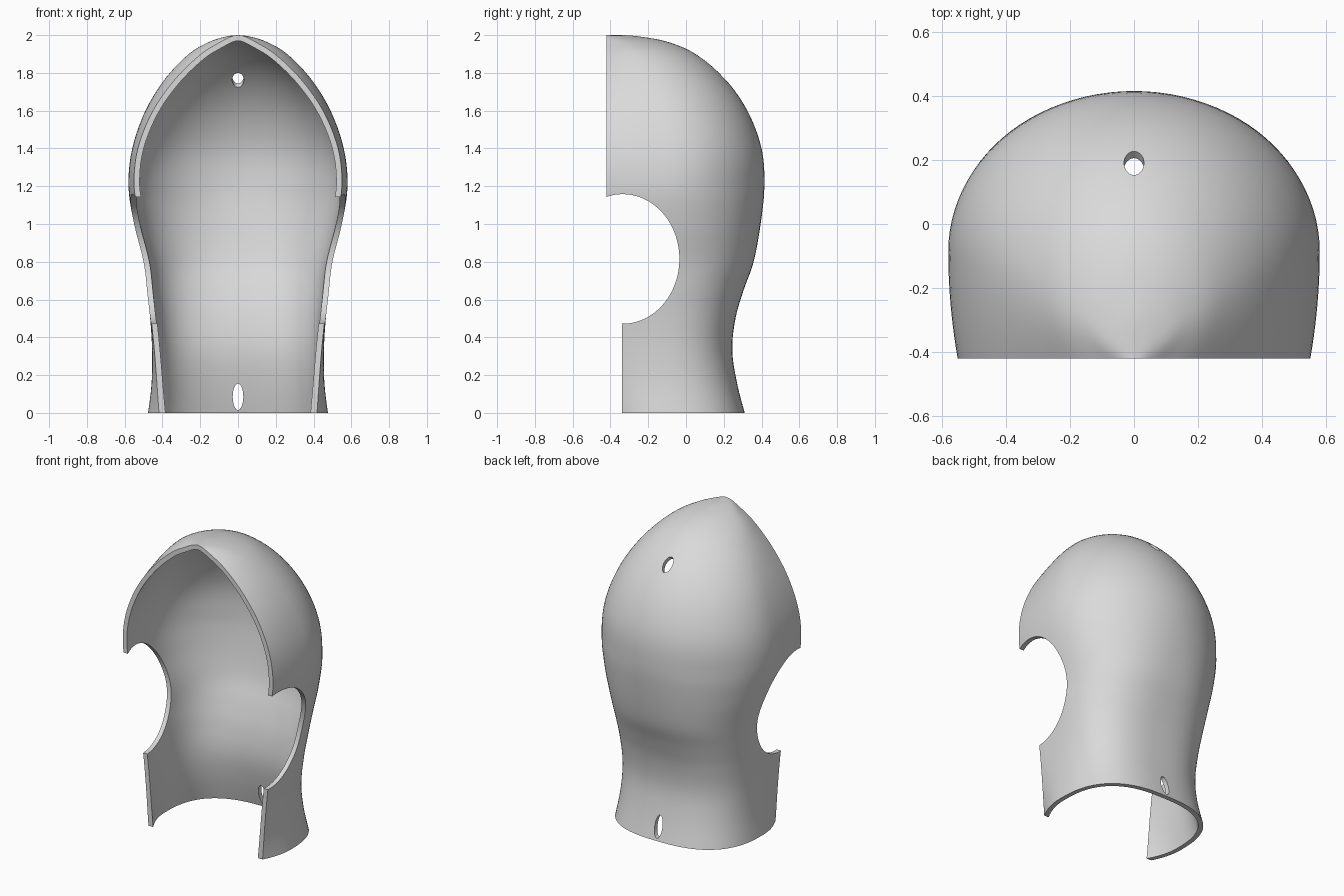
import bpy, bmesh
from math import sin, cos, pi, radians

old = bpy.data.objects.get("Cube")
if old:
    bpy.data.objects.remove(old, do_unlink=True)

FRONT = -0.42      # plane of the face opening
OVERHANG = 0.03    # extra surface, trimmed away afterwards
THICKNESS = 0.03

# Key cross-sections: height, back depth, widest half width, half width at the opening
SECTIONS = [
    (-0.05, 0.325, 0.483, 0.355),
    (0.15, 0.272, 0.458, 0.40),
    (0.33, 0.245, 0.455, 0.43),
    (0.5, 0.262, 0.465, 0.455),
    (0.65, 0.305, 0.483, 0.47),
    (0.8, 0.358, 0.503, 0.487),
    (1.0, 0.395, 0.55, 0.515),
    (1.2, 0.415, 0.58, 0.55),
    (1.4, 0.40, 0.56, 0.53),
    (1.6, 0.325, 0.49, 0.45),
    (1.77, 0.205, 0.385, 0.33),
    (1.9, 0.05, 0.26, 0.195),
    (1.965, -0.1, 0.15, 0.09),
    (1.993, -0.25, 0.06, 0.035),
    (2.0, -0.33, 0.0, 0.0),
]


def smooth_rows(keys, steps):
    """Catmull-Rom interpolation between the key sections."""
    padded = [keys[0]] + keys + [keys[-1]]
    rows = []
    for k in range(len(keys) - 1):
        group = padded[k:k + 4]
        for s in range(steps):
            t = s / steps
            rows.append([
                0.5 * (2 * b + (c - a) * t + (2 * a - 5 * b + 4 * c - d) * t * t
                       + (3 * b - a - 3 * c + d) * t ** 3)
                for a, b, c, d in zip(*group)])
    rows.append(list(keys[-1]))
    return rows


def section_points(z, back, wide, opening, arc=24, side=10):
    """Horizontal section from the left opening edge round the back to the right one."""
    centre = FRONT + 0.4 * (back - FRONT)
    boxy = 2 + 0.6 * min(1, max(0, (1.2 - z) / 0.7))
    half = [(opening, FRONT - OVERHANG)]
    for i in range(side):
        q = 1 - i / side
        half.append((wide + (opening - wide) * q * q, centre + (FRONT - centre) * q))
    for i in range(arc):
        a = pi / 2 * (1 - i / arc)
        half.append((wide * sin(a) ** (2 / boxy),
                     centre + (back - centre) * max(0, cos(a)) ** (2 / boxy)))
    mirrored = [(-x, y) for x, y in reversed(half)]
    return [(x, y, z) for x, y in half + [(0, back)] + mirrored]


# Shell surface lofted through the sections
bm = bmesh.new()
grid = [[bm.verts.new(p) for p in section_points(*row)]
        for row in smooth_rows(SECTIONS, 5)]
for low, high in zip(grid, grid[1:]):
    for j in range(len(low) - 1):
        bm.faces.new((low[j], low[j + 1], high[j + 1], high[j]))
bmesh.ops.remove_doubles(bm, verts=bm.verts, dist=0.0001)
mesh = bpy.data.meshes.new("head_shell")
bm.to_mesh(mesh)
bm.free()
shell = bpy.data.objects.new("head_shell", mesh)
bpy.context.collection.objects.link(shell)


def box_cutter(name, low, high):
    bpy.ops.mesh.primitive_cube_add(
        size=1, location=[(a + b) / 2 for a, b in zip(low, high)])
    ob = bpy.context.object
    ob.scale = [b - a for a, b in zip(low, high)]
    ob.name = name
    return ob


def oval_cutter(name, location, scale, rotation, sides):
    bpy.ops.mesh.primitive_cylinder_add(
        vertices=sides, radius=1, depth=2, location=location, rotation=rotation)
    ob = bpy.context.object
    ob.scale = scale
    ob.name = name
    return ob


cutters = [
    box_cutter("opening_trim", (-1, -1, -1), (1, FRONT, 3)),
    box_cutter("neck_trim", (-1, -1, -1), (1, -0.34, 0.8)),
    box_cutter("base_trim", (-1, -1.1, -1), (1, 1, 0)),
    # side cut-outs for the ears and jaw
    oval_cutter("side_cut", (0, -0.335, 0.815), (0.343, 0.30, 1),
                (0, radians(90), 0), 96),
    # small holes in the crown and the nape
    oval_cutter("crown_hole", (0, 0.19, 1.783), (0.031, 0.053, 0.12),
                (radians(-45), 0, 0), 32),
    oval_cutter("nape_hole", (0, 0.28, 0.085), (0.028, 0.07, 0.15),
                (radians(90), 0, 0), 32),
]

# Wall thickness, then the cuts
bpy.ops.object.select_all(action='DESELECT')
shell.select_set(True)
bpy.context.view_layer.objects.active = shell
wall = shell.modifiers.new("wall", 'SOLIDIFY')
wall.thickness = THICKNESS
wall.offset = -1
bpy.ops.object.modifier_apply(modifier=wall.name)
for cutter in cutters:
    cutter.hide_render = True
    cut = shell.modifiers.new(cutter.name, 'BOOLEAN')
    cut.operation = 'DIFFERENCE'
    cut.solver = 'EXACT'
    cut.object = cutter
    bpy.ops.object.modifier_apply(modifier=cut.name)
for cutter in cutters:
    bpy.data.objects.remove(cutter, do_unlink=True)

# Plain grey finish
grey = bpy.data.materials.new("light_grey")
grey.use_nodes = True
colour = (0.7, 0.7, 0.7, 1)
grey.diffuse_color = colour
grey.node_tree.nodes["Principled BSDF"].inputs["Base Color"].default_value = colour
shell.data.materials.clear()
shell.data.materials.append(grey)
bpy.ops.object.shade_smooth_by_angle(angle=radians(40))
